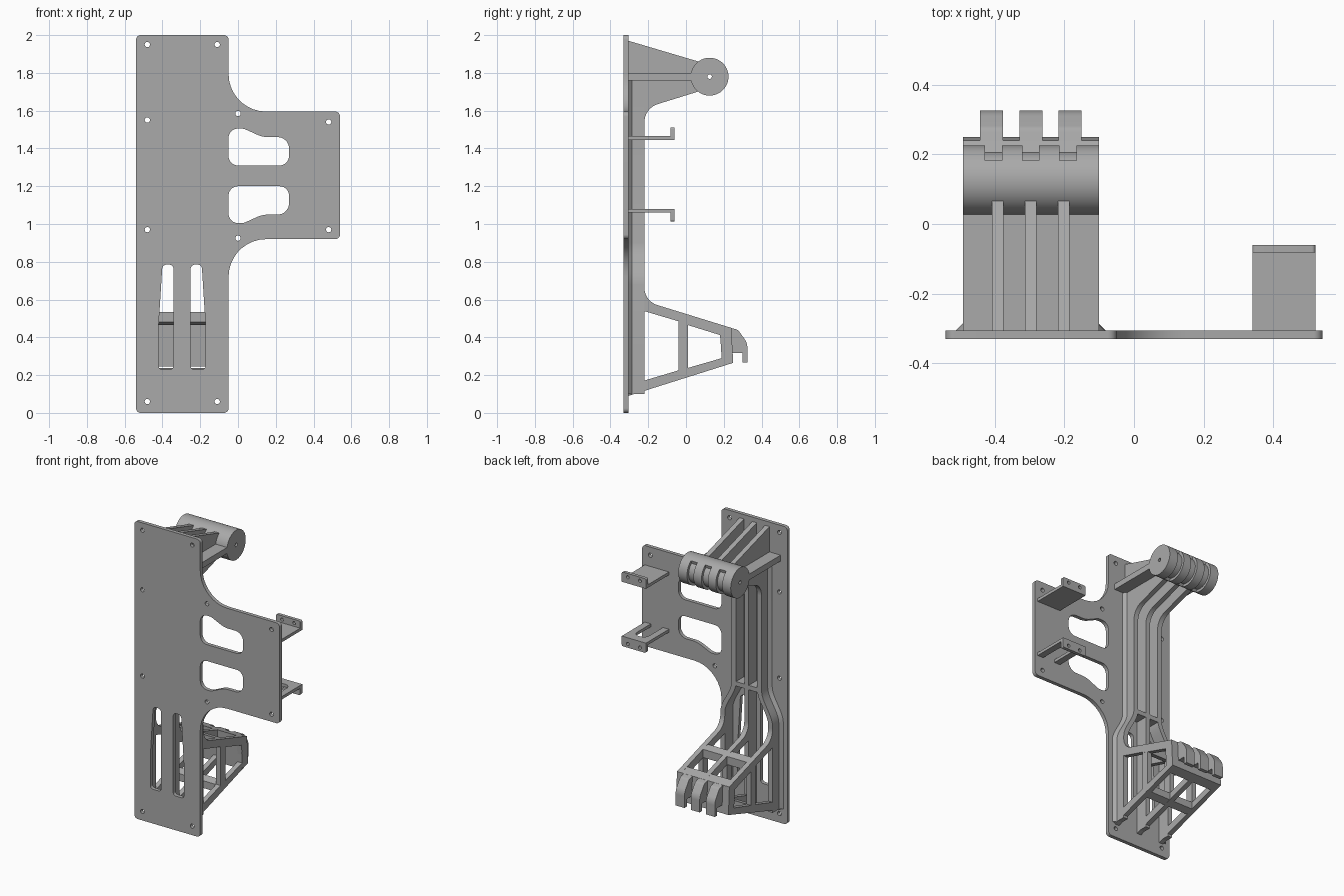
import bpy, bmesh, math
from mathutils import Matrix, Vector
from mathutils.geometry import interpolate_bezier

if "Cube" in bpy.data.objects:
    bpy.data.objects.remove(bpy.data.objects["Cube"])

grey = bpy.data.materials.new("grey plastic")
grey.use_nodes = True
grey.diffuse_color = (0.4, 0.4, 0.4, 1)
grey.node_tree.nodes["Principled BSDF"].inputs["Base Color"].default_value = (0.4, 0.4, 0.4, 1)
parts = []

# Axis mappings: drawing plane and thickness direction
FACING_Y = Matrix(((1, 0, 0), (0, 0, -1), (0, 1, 0))).to_4x4()
FACING_X = Matrix(((0, 0, 1), (1, 0, 0), (0, 1, 0))).to_4x4()
FACING_Z = Matrix.Identity(4)


def rounded(points):
    """Outline from (a, b) or (a, b, radius) corners."""
    out = []
    for i, p in enumerate(points):
        c = Vector(p[:2])
        if len(p) == 2:
            out.append(c)
            continue
        u = (Vector(points[i - 1][:2]) - c).normalized()
        v = (Vector(points[(i + 1) % len(points)][:2]) - c).normalized()
        turn = math.pi - u.angle(v)
        d = p[2] * math.tan(turn / 2)
        k = 4 / 3 * math.tan(turn / 4) * p[2]
        a, b = c + u * d, c + v * d
        out += [q.to_2d() for q in interpolate_bezier(
            a.to_3d(), (a - u * k).to_3d(), (b - v * k).to_3d(), b.to_3d(), 10)]
    return out


def circle(a, b, r, n=20):
    return [(a + r * math.cos(t * math.tau / n), b + r * math.sin(t * math.tau / n))
            for t in range(n)]


def add(name, mesh):
    mesh.materials.clear()
    mesh.materials.append(grey)
    ob = bpy.data.objects.new(name, mesh)
    bpy.context.collection.objects.link(ob)
    parts.append(ob)
    return ob


def slab(name, outlines, axes, lo, hi):
    """Extrude an outline with holes between lo and hi along the plane normal."""
    cu = bpy.data.curves.new(name, 'CURVE')
    cu.dimensions, cu.fill_mode, cu.extrude = '2D', 'BOTH', abs(hi - lo) / 2
    for line in outlines:
        sp = cu.splines.new('POLY')
        sp.points.add(len(line) - 1)
        for pt, q in zip(sp.points, line):
            pt.co = (q[0], q[1], 0, 1)
        sp.use_cyclic_u = True
    tmp = bpy.data.objects.new(name, cu)
    bpy.context.collection.objects.link(tmp)
    deps = bpy.context.evaluated_depsgraph_get()
    mesh = bpy.data.meshes.new_from_object(tmp.evaluated_get(deps))
    bpy.data.objects.remove(tmp)
    mid = (lo + hi) / 2
    mesh.transform(axes @ Matrix.Translation((0, 0, -mid if axes is FACING_Y else mid)))
    bm = bmesh.new()
    bm.from_mesh(mesh)
    bmesh.ops.remove_doubles(bm, verts=bm.verts, dist=0.0001)
    bmesh.ops.recalc_face_normals(bm, faces=bm.faces)
    bm.to_mesh(mesh)
    bm.free()
    return add(name, mesh)


def loft(name, sections):
    """Skin equal-length closed sections and cap the ends."""
    bm = bmesh.new()
    rings = [[bm.verts.new(p) for p in s] for s in sections]
    n = len(rings[0])
    for a, b in zip(rings, rings[1:]):
        for i in range(n):
            bm.faces.new((a[i], a[(i + 1) % n], b[(i + 1) % n], b[i]))
    bm.faces.new(rings[0])
    bm.faces.new(rings[-1])
    bmesh.ops.recalc_face_normals(bm, faces=bm.faces)
    mesh = bpy.data.meshes.new(name)
    bm.to_mesh(mesh)
    bm.free()
    return add(name, mesh)


MID, HALF = -0.296, 0.0165          # rail centre line and half thickness
NARROW, WIDE = 0.095, 0.178         # rail spacing above and below the flare
BACK, FRONT, RAIL = -0.305, -0.33, -0.22
X0, X1 = -0.49, -0.10

# Back plate with side wing, screw holes, windows and slots
plate = rounded([(-0.54, 0, .025), (-0.05, 0, .025), (-0.05, 0.92, .2), (0.54, 0.92, .025),
                 (0.54, 1.595, .025), (-0.05, 1.595, .2), (-0.05, 2, .025), (-0.54, 2, .025)])
screws = [(-.48, 1.95), (-.11, 1.95), (-.48, 1.55), (-.48, .97), (0, 1.585), (0, .925),
          (.48, 1.54), (.48, .97), (-.48, .06), (-.11, .06)]
window = rounded([(-.05, 1.31, .05), (.27, 1.31, .05), (.27, 1.46, .06), (.13, 1.46, .15),
                  (.03, 1.505, .06), (-.05, 1.505, .05)])
slot = rounded([(.045, .23, .02), (.125, .23, .02), (.125, .45, .3),
                (.104, .785, .024), (.045, .785, .024)])
holes = [circle(x, z, 0.014) for x, z in screws]
holes += [window, [(x, 2.51 - z) for x, z in window]]
holes += [[(MID + s * x, z) for x, z in slot] for s in (-1, 1)]
slab("back_plate", [plate] + holes, FACING_Y, FRONT, BACK)

# Rails with chamfered feet, flaring outward near the lower arm
levels = [0.1] + [0.68 + 0.22 * i / 8 for i in range(9)] + [1.76]
for side, label in ((-1, "right"), (1, "left")):
    sections = []
    for z in levels:
        t = min(max((0.9 - z) / 0.22, 0), 1)
        c = NARROW + (WIDE - NARROW) * t * t * (3 - 2 * t)
        shape = [(c - HALF, RAIL), (c - HALF, BACK), (c + HALF + .02, BACK),
                 (c + HALF, BACK + .02), (c + HALF, RAIL)]
        sections.append([(MID + side * x, y, z) for x, y in shape])
    loft(label + "_rail", sections)
slab("middle_rail", [[(BACK, .1), (RAIL, .1), (RAIL, 1.76), (BACK, 1.76)]],
     FACING_X, MID - HALF, MID + HALF)
slab("rail_crossbar", [[(BACK, .88), (RAIL, .88), (RAIL, .91), (BACK, .91)]],
     FACING_X, MID - NARROW, MID + NARROW)

# Upper gussets and lower arm frames
gusset = rounded([(BACK, 1.97), (.1, 1.85), (.1, 1.712), (RAIL, 1.613, .1),
                  (RAIL, 1.5), (BACK, 1.5)])
frame = rounded([(BACK, .09), (.25, .265), (.24, .45), (RAIL, .592, .095),
                 (RAIL, .68), (BACK, .68)])
openings = [[(-.225, .54), (-.04, .485), (-.04, .225), (-.225, .17)],
            [(.01, .465), (.18, .412), (.19, .29), (.01, .238)]]
for i, label in ((-1, "right"), (0, "middle"), (1, "left")):
    for name, shape, gap in (("upper_gusset", [gusset], NARROW),
                             ("lower_arm_frame", [frame] + openings, WIDE)):
        c = MID + i * gap
        slab(label + "_" + name, shape, FACING_X, c - HALF, c + HALF)

# Lower arm crossbars and end wall
for name, shape in (
        ("arm_top_crossbar", [(-.04, .535), (.01, .52), (.01, .465), (-.04, .481)]),
        ("arm_bottom_crossbar", [(-.04, .174), (.01, .19), (.01, .238), (-.04, .223)]),
        ("arm_end_wall", [(.18, .468), (.24, .45), (.25, .265), (.19, .246)])):
    slab(name, [shape], FACING_X, X0 + .001, X1 - .001)

# Hooks on the arm end
hook = rounded([(.23, .452), (.275, .44, .03), (.325, .37, .08), (.325, .268),
                (.3, .268), (.3, .318), (.245, .318)])
for i in (-1, 0, 1):
    c = MID + i * 0.113
    slab("arm_hook", [hook], FACING_X, c - .033, c + .033)

# Shelf and roller
slab("shelf", [[(BACK, 1.76), (.06, 1.76), (.06, 1.8), (BACK, 1.8)]], FACING_X, X0, X1)
CY, CZ, R = 0.125, 1.78, 0.1
n = 72
full, grooved = circle(CY, CZ, R, n), []
for t in range(n):
    deg = (t * 360 / n + 180) % 360 - 180
    r = R - .018 if -110 <= deg <= 50 else R
    grooved.append((CY + r * math.cos(math.radians(deg)), CZ + r * math.sin(math.radians(deg))))
bore = circle(CY, CZ, .012, 12)
edges = [X0]
for i in (-1, 0, 1):
    edges += [MID + i * .107 - .024, MID + i * .107 + .024]
edges.append(X1)
for i, (a, b) in enumerate(zip(edges, edges[1:])):
    slab("roller_groove" if i % 2 else "roller_ring",
         [grooved if i % 2 else full, bore], FACING_X, a, b)

# Wing brackets: shelf plus lip with two holes; the lower one is notched
BX0, BX1, TIP = .34, .52, -.06
solid = [(BX0, BACK), (BX1, BACK), (BX1, TIP), (BX0, TIP)]
notched = rounded([(BX0, BACK), (.385, BACK), (.385, -.12, .04), (.475, -.12, .04),
                   (.475, BACK), (BX1, BACK), (BX1, TIP), (BX0, TIP)])
for label, z, s, shape in (("upper", 1.445, 1, solid), ("lower", 1.08, -1, notched)):
    slab(label + "_bracket_shelf", [shape], FACING_Z, min(z, z + s * .02), max(z, z + s * .02))
    lip = rounded([(BX0, z), (BX1, z), (BX1, z + s * .067, .01), (BX0, z + s * .067, .01)])
    slab(label + "_bracket_lip", [lip] + [circle(x, z + s * .042, .011, 14) for x in (.385, .475)],
         FACING_Y, TIP - .022, TIP)

# Smooth shading with sharp edges kept
bpy.ops.object.select_all(action='DESELECT')
for ob in parts:
    ob.select_set(True)
bpy.context.view_layer.objects.active = parts[0]
bpy.ops.object.shade_smooth_by_angle(angle=math.radians(30))
